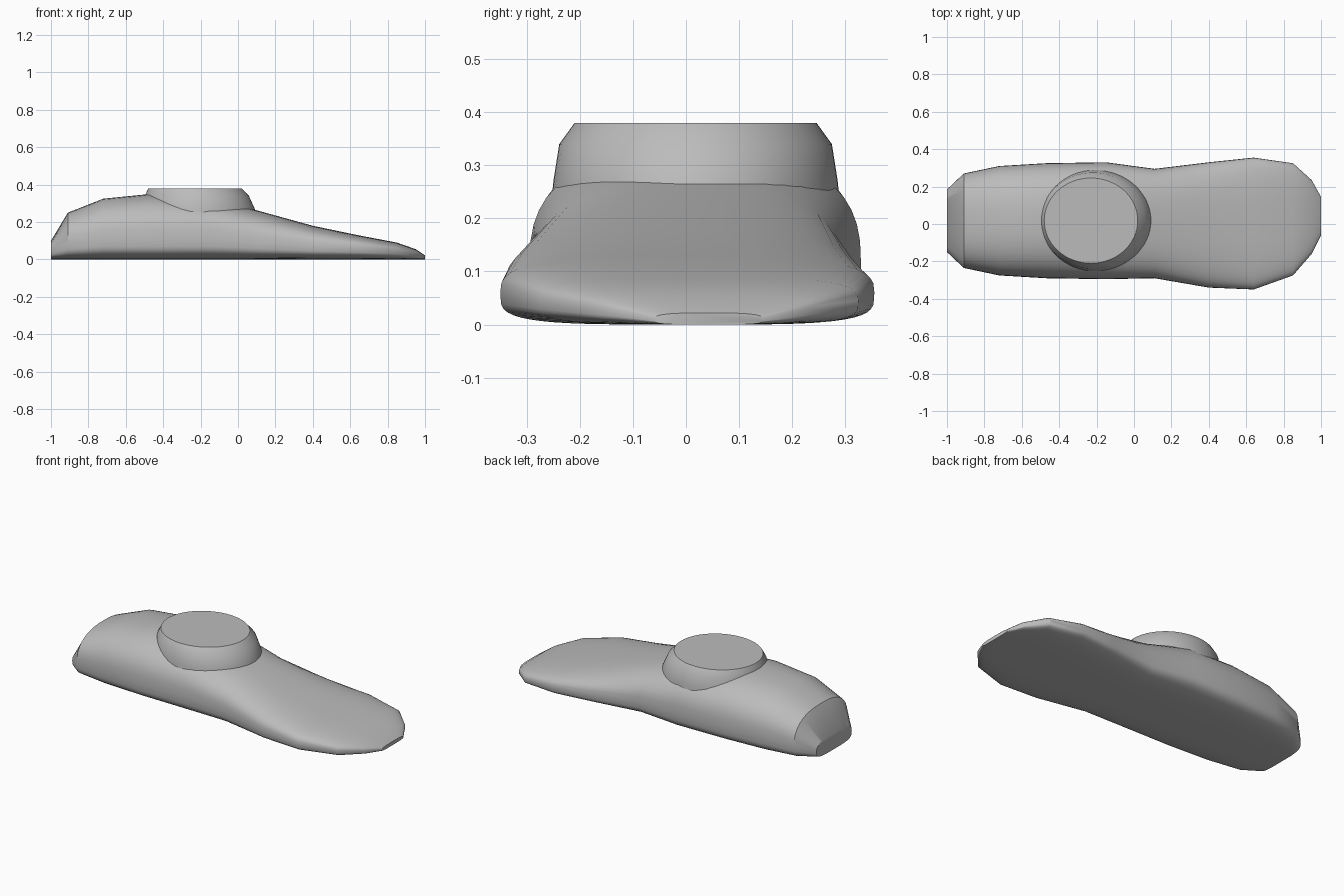
import bpy, bmesh, math

old = bpy.data.objects.get("Cube")
if old:
    bpy.data.objects.remove(old, do_unlink=True)

gray = bpy.data.materials.new("matte_gray")
gray.use_nodes = True
color = (0.5, 0.5, 0.5, 1)
gray.diffuse_color = color
gray.node_tree.nodes["Principled BSDF"].inputs["Base Color"].default_value = color


def loft(name, rings):
    """Skin equal-sized closed rings and cap both ends."""
    bm = bmesh.new()
    loops = [[bm.verts.new(p) for p in ring] for ring in rings]
    for a, b in zip(loops, loops[1:]):
        for i in range(len(a)):
            j = (i + 1) % len(a)
            bm.faces.new((a[i], a[j], b[j], b[i]))
    bm.faces.new(loops[0])
    bm.faces.new(loops[-1])
    bmesh.ops.recalc_face_normals(bm, faces=bm.faces)
    mesh = bpy.data.meshes.new(name)
    bm.to_mesh(mesh)
    bm.free()
    mesh.materials.append(gray)
    obj = bpy.data.objects.new(name, mesh)
    bpy.context.collection.objects.link(obj)
    bpy.ops.object.select_all(action="DESELECT")
    obj.select_set(True)
    bpy.context.view_layer.objects.active = obj
    bpy.ops.object.shade_smooth_by_angle(angle=math.radians(32))
    return obj


def power(value, exponent):
    return math.copysign(abs(value) ** (2 / exponent), value)


def foot_section(x, y_low, y_high, top, widest, roundness, steps=48):
    """Domed upper half over a nearly flat sole."""
    mid, half = (y_low + y_high) / 2, (y_high - y_low) / 2
    ring = []
    for i in range(steps):
        angle = math.tau * i / steps
        c, s = math.cos(angle), math.sin(angle)
        n = roundness if s >= 0 else 4
        height = top - widest if s >= 0 else widest
        ring.append((x, mid + half * power(c, n), widest + height * power(s, n)))
    return ring


# Foot body, heel to toe: x, y low, y high, top, widest height, roundness
stations = [
    (-1.0, -0.15, 0.185, 0.10, 0.05, 2.5),
    (-0.91, -0.235, 0.27, 0.25, 0.09, 2.5),
    (-0.72, -0.275, 0.31, 0.325, 0.11, 2.5),
    (-0.47, -0.29, 0.325, 0.35, 0.11, 2.5),
    (-0.15, -0.295, 0.33, 0.325, 0.11, 2.7),
    (0.11, -0.29, 0.295, 0.26, 0.09, 2.7),
    (0.40, -0.34, 0.33, 0.18, 0.07, 2.8),
    (0.64, -0.35, 0.355, 0.13, 0.06, 3),
    (0.85, -0.275, 0.325, 0.09, 0.045, 3),
    (0.95, -0.16, 0.235, 0.055, 0.028, 3),
    (1.0, -0.06, 0.145, 0.022, 0.01, 3),
]
loft("foot_body", [foot_section(*s) for s in stations])


def ellipse(x, rx, ry, z, steps=64):
    angles = [math.tau * i / steps for i in range(steps)]
    return [(x + rx * math.cos(a), 0.018 + ry * math.sin(a), z) for a in angles]


# Ankle collar: centre x, radii, height
collar = [(-0.21, 0.31, 0.275, 0.2), (-0.21, 0.3, 0.268, 0.27),
          (-0.22, 0.278, 0.257, 0.34), (-0.23, 0.25, 0.228, 0.38)]
loft("ankle_collar", [ellipse(*c) for c in collar])
